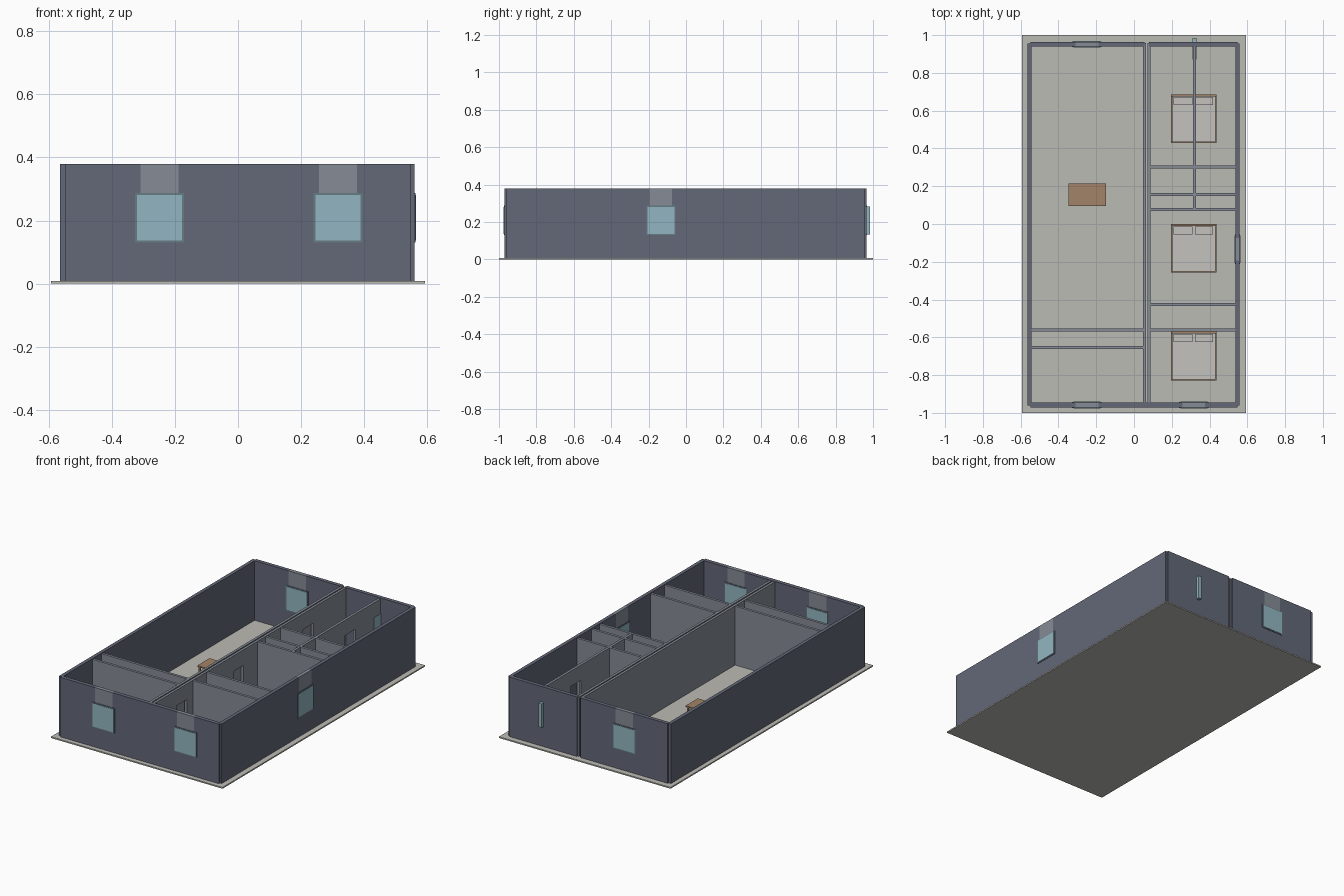
import bpy, bmesh
from mathutils import Matrix, Vector

if "Cube" in bpy.data.objects:
    bpy.data.objects.remove(bpy.data.objects["Cube"])


def material(name, rgb):
    m = bpy.data.materials.new(name)
    m.diffuse_color = (*rgb, 1)
    m.use_nodes = True
    m.node_tree.nodes["Principled BSDF"].inputs["Base Color"].default_value = m.diffuse_color
    return m


OUTER = material("slate outer wall", (0.125, 0.138, 0.185))
INNER = material("grey inner wall", (0.235, 0.26, 0.305))
GLASS = material("pale blue glass", (0.29, 0.47, 0.54))
FRAME = material("window frame grey", (0.13, 0.2, 0.23))
FLOOR = material("concrete", (0.50, 0.495, 0.46))
WOOD = material("wood", (0.36, 0.23, 0.14))
LINEN = material("linen", (0.55, 0.54, 0.51))


def build(name, boxes, mats):
    """One object from boxes (x0, x1, y0, y1, z0, z1, material index)."""
    bm = bmesh.new()
    for x0, x1, y0, y1, z0, z1, mi in boxes:
        loc = Vector((x0 + x1, y0 + y1, z0 + z1)) / 2
        mat = Matrix.Translation(loc) @ Matrix.Diagonal((x1 - x0, y1 - y0, z1 - z0, 1))
        new = bmesh.ops.create_cube(bm, size=1, matrix=mat)["verts"]
        for f in {f for v in new for f in v.link_faces}:
            f.material_index = mi
    me = bpy.data.meshes.new(name)
    bm.to_mesh(me)
    bm.free()
    for m in mats:
        me.materials.append(m)
    ob = bpy.data.objects.new(name, me)
    bpy.context.collection.objects.link(ob)
    return ob


Z0, TOP = 0.008, 0.38
WIN_LO, WIN_HI, DOOR_HI = 0.13, 0.287, 0.28


def wall(name, axis, span, thick, mat, top=TOP, windows=(), doors=()):
    """Straight wall; windows get a lighter header above, doors are open holes."""
    def box(a, b, z0, z1, mi=0):
        if axis == "x":
            return (a, b, *thick, z0, z1, mi)
        return (*thick, a, b, z0, z1, mi)
    boxes, pos = [], span[0]
    for c, is_window in sorted([(c, True) for c in windows] + [(c, False) for c in doors]):
        h = 0.06 if is_window else 0.05
        boxes.append(box(pos, c - h, Z0, top))
        if is_window:
            boxes.append(box(c - h, c + h, Z0, WIN_LO + 0.01))
        boxes.append(box(c - h, c + h, WIN_HI - 0.01 if is_window else DOOR_HI, top, int(is_window)))
        pos = c + h
    boxes.append(box(pos, span[1], Z0, top))
    build(name, boxes, [mat, INNER])
    for i, c in enumerate(windows):
        # frame slab and glass slab, each slightly proud of both wall faces
        parts = []
        for half, inset, proud, mi in ((0.078, 0, 0.003, 0), (0.072, 0.006, 0.005, 1)):
            t = (thick[0] - proud, thick[1] + proud)
            z = (WIN_LO + inset, WIN_HI - inset)
            ab = (c - half, c + half)
            parts.append((*ab, *t, *z, mi) if axis == "x" else (*t, *ab, *z, mi))
        build(f"{name}_window_{i + 1}", parts, [FRAME, GLASS])


# Floor slab
build("floor_slab", [(-0.593, 0.593, -1, 1, 0, Z0, 0)], [FLOOR])

# Outer walls
wall("front_wall", "x", (-0.548, 0.547), (-0.971, -0.946), OUTER, windows=(-0.249, 0.317))
wall("back_left_wall", "x", (-0.548, 0.055), (0.94, 0.964), OUTER, windows=(-0.249,))
wall("back_right_wall", "x", (0.08, 0.547), (0.94, 0.964), OUTER)
wall("left_wall", "y", (-0.96, 0.955), (-0.565, -0.543), OUTER)
wall("right_wall", "y", (-0.96, 0.955), (0.537, 0.559), OUTER, windows=(-0.134,))

# Double spine wall
wall("spine_wall_left", "y", (-0.947, 0.957), (0.048, 0.064), INNER, top=0.378)
wall("spine_wall_right", "y", (-0.947, 0.957), (0.071, 0.087), INNER, top=0.378,
     doors=(-0.68, -0.12, 0.57))

# Room dividers
for i, y in enumerate((0.303, 0.156, 0.077, -0.425, -0.562)):
    wall(f"right_divider_{i + 1}", "x", (0.085, 0.539), (y - 0.008, y + 0.008), INNER, top=0.376)
for i, y in enumerate((-0.562, -0.654)):
    wall(f"left_divider_{i + 1}", "x", (-0.545, 0.05), (y - 0.008, y + 0.008), INNER, top=0.376)
wall("bathroom_divider", "y", (0.08, 0.945), (0.312, 0.328), INNER, top=0.375, doors=(0.64,))

# Narrow window set edge-on through the back wall
build("back_fin_window", [(0.309, 0.331, 0.87, 0.985, 0.134, 0.283, 0)], [GLASS])

# Table with four legs
tx, ty = -0.248, 0.155
table = [(tx - 0.1, tx + 0.1, ty - 0.06, ty + 0.06, 0.092, 0.1, 0)]
for sx in (-1, 1):
    for sy in (-1, 1):
        cx, cy = tx + sx * 0.09, ty + sy * 0.05
        table.append((cx - 0.005, cx + 0.005, cy - 0.005, cy + 0.005, Z0, 0.092, 0))
build("table", table, [WOOD])

# Beds: frame, headboard, mattress, two pillows
for i, head in enumerate((0.686, 0.0, -0.57)):
    build(f"bed_{i + 1}", [
        (0.197, 0.437, head - 0.258, head - 0.004, Z0, 0.04, 0),
        (0.197, 0.437, head - 0.01, head, Z0, 0.11, 0),
        (0.202, 0.432, head - 0.252, head - 0.01, 0.04, 0.07, 1),
        (0.21, 0.31, head - 0.055, head - 0.013, 0.07, 0.083, 1),
        (0.322, 0.418, head - 0.055, head - 0.013, 0.07, 0.083, 1),
    ], [WOOD, LINEN])
